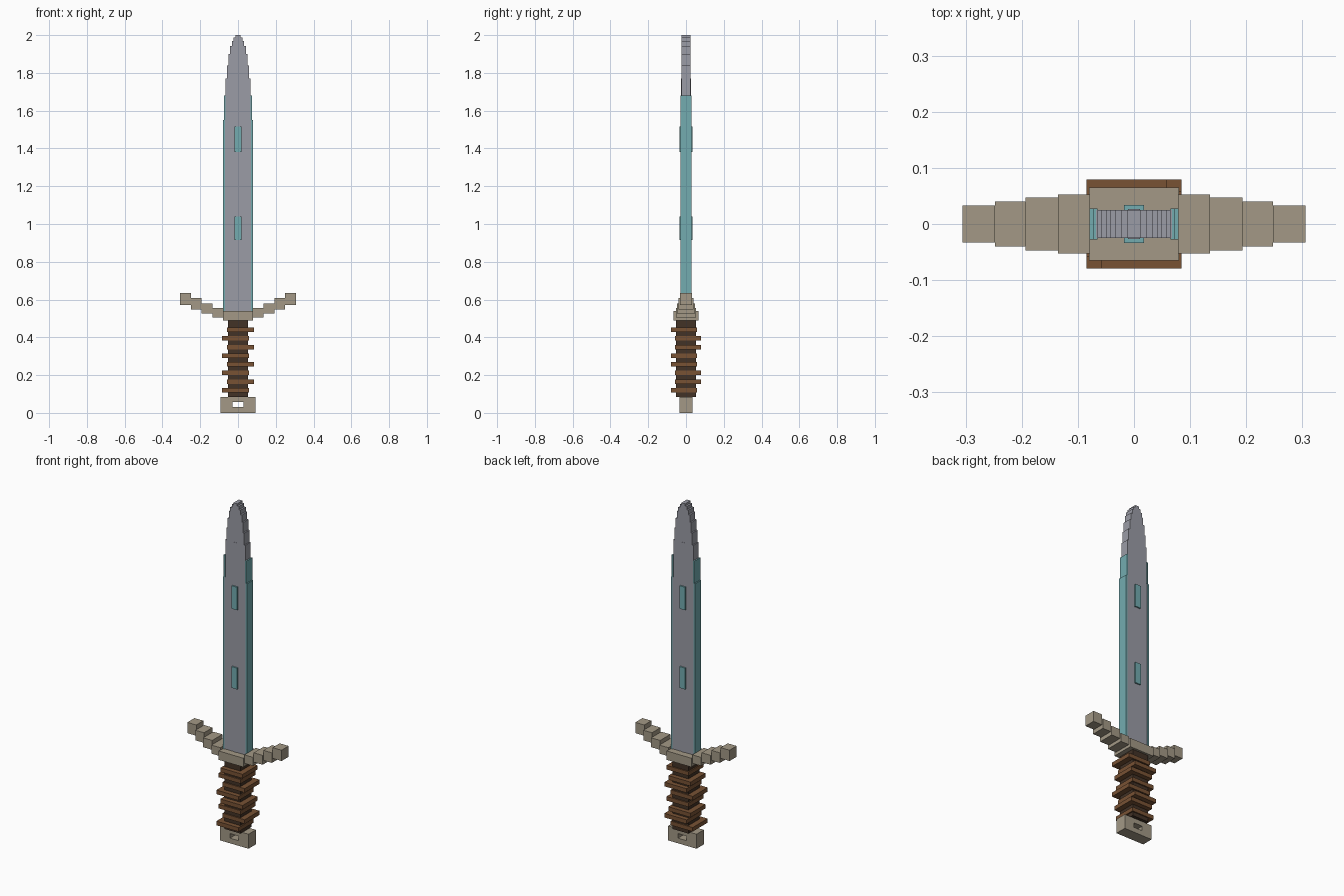
import bpy
import bmesh

cube = bpy.data.objects.get("Cube")
if cube:
    bpy.data.objects.remove(cube, do_unlink=True)


def material(name, rgb):
    """Flat material from 0-255 sRGB values."""
    lin = [((c / 255 + 0.055) / 1.055) ** 2.4 for c in rgb]
    mat = bpy.data.materials.new(name)
    mat.use_nodes = True
    mat.diffuse_color = (*lin, 1)
    bsdf = mat.node_tree.nodes["Principled BSDF"]
    bsdf.inputs["Base Color"].default_value = (*lin, 1)
    bsdf.inputs["Roughness"].default_value = 0.8
    return mat


STEEL = material("steel grey", (155, 156, 166))
TEAL = material("teal", (115, 172, 176))
BRASS = material("dull brass", (163, 153, 134))
LEATHER = material("brown leather", (120, 82, 52))
WOOD = material("dark wood", (66, 50, 38))


def finish(name, bm, mat):
    bmesh.ops.recalc_face_normals(bm, faces=bm.faces)
    mesh = bpy.data.meshes.new(name)
    bm.to_mesh(mesh)
    bm.free()
    mesh.materials.append(mat)
    obj = bpy.data.objects.new(name, mesh)
    bpy.context.collection.objects.link(obj)
    return obj


def box(name, mat, x, y, z):
    """Box from (min, max) ranges on each axis."""
    bm = bmesh.new()
    bmesh.ops.create_cube(bm, size=1)
    for v in bm.verts:
        v.co = [r[0] if c < 0 else r[1] for c, r in zip(v.co, (x, y, z))]
    return finish(name, bm, mat)


def extrude_y(name, mat, faces, half):
    """Extrude flat x-z faces from y = -half to y = +half."""
    bm = bmesh.new()
    for pts in faces:
        bm.faces.new([bm.verts.new((x, -half, z)) for x, z in pts])
    bmesh.ops.remove_doubles(bm, verts=bm.verts, dist=1e-5)
    ext = bmesh.ops.extrude_face_region(bm, geom=bm.faces[:], use_keep_orig=True)
    for v in ext["geom"]:
        if isinstance(v, bmesh.types.BMVert):
            v.co.y = half
    return finish(name, bm, mat)


# Pommel: rectangular frame with a slot through it
outer = [(-0.092, 0), (0.092, 0), (0.092, 0.085), (-0.092, 0.085)]
inner = [(-0.028, 0.03), (0.028, 0.03), (0.028, 0.057), (-0.028, 0.057)]
ring = [(outer[i], outer[(i + 1) % 4], inner[(i + 1) % 4], inner[i]) for i in range(4)]
extrude_y("pommel", BRASS, ring, 0.034)

# Grip core with leather wraps, each shifted toward a different corner
box("grip", WOOD, (-0.052, 0.052), (-0.052, 0.052), (0.085, 0.49))
shifts = [(-1, -1), (1, 1), (-1, 1), (1, -1)]
for i in range(8):
    sx, sy = shifts[i % 4]
    cx, cy, cz = 0.013 * sx, 0.010 * sy, 0.12 + i * 0.0457
    box(f"grip_wrap_{i + 1}", LEATHER, (cx - 0.072, cx + 0.072),
        (cy - 0.069, cy + 0.069), (cz - 0.012, cz + 0.012))

# Crossguard: centre block and stepped arms rising outward
box("guard_centre", BRASS, (-0.08, 0.08), (-0.065, 0.065), (0.488, 0.54))
steps = [(0.078, 0.135, 0.053, 0.505, 0.555), (0.135, 0.193, 0.047, 0.525, 0.58),
         (0.193, 0.248, 0.040, 0.548, 0.607), (0.248, 0.306, 0.033, 0.572, 0.635)]
for side, s in (("left", 1), ("right", -1)):
    for i, (x0, x1, hy, z0, z1) in enumerate(steps):
        box(f"guard_{side}_step_{i + 1}", BRASS, sorted((s * x0, s * x1)),
            (-hy, hy), (z0, z1))

# Blade: one stepped outline narrowing to the tip (half width, top height)
levels = [(0.070, 1.55), (0.068, 1.68), (0.065, 1.77), (0.058, 1.84), (0.050, 1.90),
          (0.042, 1.942), (0.033, 1.968), (0.023, 1.987), (0.012, 2.0)]
right_edge, z = [], 0.53
for w, top in levels:
    right_edge += [(w, z), (w, top)]
    z = top
outline = right_edge + [(-x, h) for x, h in reversed(right_edge)]
extrude_y("blade", STEEL, [outline], 0.025)
box("blade_ridge", STEEL, (-0.011, 0.011), (-0.0265, 0.0265), (0.53, 1.77))

# Teal cutting edges on both sides, narrower at the top
for side, s in (("left", 1), ("right", -1)):
    box(f"edge_{side}_lower", TEAL, sorted((s * 0.069, s * 0.079)),
        (-0.028, 0.028), (0.535, 1.55))
    box(f"edge_{side}_upper", TEAL, sorted((s * 0.065, s * 0.073)),
        (-0.028, 0.028), (1.55, 1.68))

# Teal inlays through the blade
for name, z0, z1 in (("lower", 0.915, 1.04), ("upper", 1.38, 1.515)):
    box(f"inlay_{name}", TEAL, (-0.018, 0.018), (-0.034, 0.034), (z0, z1))
